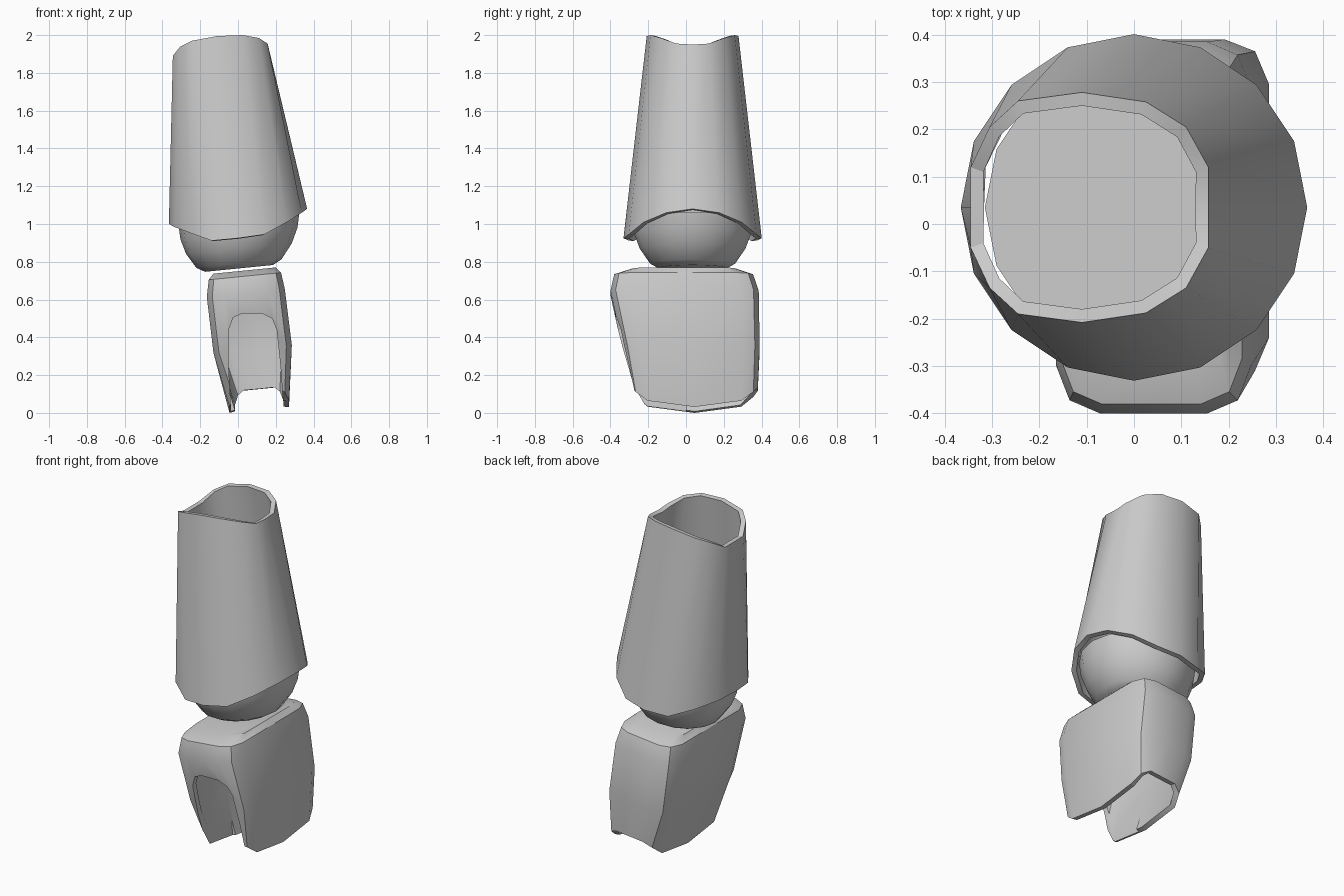
import bpy, bmesh
from math import cos, sin, tau, radians

cube = bpy.data.objects.get("Cube")
if cube:
    bpy.data.objects.remove(cube, do_unlink=True)

grey = bpy.data.materials.new("plain grey")
grey.use_nodes = True
colour = (0.6, 0.6, 0.6, 1)
grey.diffuse_color = colour
grey.node_tree.nodes["Principled BSDF"].inputs["Base Color"].default_value = colour

MID_Y = 0.035   # centre line of the sleeve and the ball
TILT = 0.1      # sideways lean of the wrist joint


def loft(name, rings, cap_bottom=False, cap_top=False):
    """Skin counter-clockwise rings listed from bottom to top."""
    bm = bmesh.new()
    loops = [[bm.verts.new(p) for p in ring] for ring in rings]
    count = len(loops[0])
    for low, high in zip(loops, loops[1:]):
        for i in range(count):
            j = (i + 1) % count
            bm.faces.new((low[i], low[j], high[j], high[i]))
    if cap_bottom:
        bm.faces.new(loops[0][::-1])
    if cap_top:
        bm.faces.new(loops[-1])
    mesh = bpy.data.meshes.new(name)
    bm.to_mesh(mesh)
    bm.free()
    mesh.materials.append(grey)
    obj = bpy.data.objects.new(name, mesh)
    bpy.context.collection.objects.link(obj)
    return obj


def select(obj):
    bpy.ops.object.select_all(action='DESELECT')
    obj.select_set(True)
    bpy.context.view_layer.objects.active = obj


def apply(obj, kind, **settings):
    mod = obj.modifiers.new(kind.title(), kind)
    for key, value in settings.items():
        setattr(mod, key, value)
    select(obj)
    bpy.ops.object.modifier_apply(modifier=mod.name)


def smooth(obj, angle=30):
    select(obj)
    bpy.ops.object.shade_smooth_by_angle(angle=radians(angle))


def mirror_ring(half):
    """Complete a half ring, given from +x round to -x, across the centre line."""
    return half + [(x, 2 * MID_Y - y, z) for x, y, z in half[-2:0:-1]]


# Sleeve: tapered hollow tube with uneven rims
hem = [1.08, 1.06, 1.01, 0.945, 0.925, 0.912, 0.955, 0.985, 1.0]
bottom = [(0.366 * cos(k * tau / 16), MID_Y + 0.366 * sin(k * tau / 16), z)
          for k, z in enumerate(hem)]
top = [(0.157, MID_Y, 1.95), (0.157, 0.12, 1.955), (0.11, 0.205, 1.985),
       (0.025, 0.258, 2.0), (-0.11, 0.278, 1.995), (-0.245, 0.26, 1.97),
       (-0.305, 0.205, 1.94), (-0.345, 0.12, 1.89), (-0.345, MID_Y, 1.89)]
sleeve = loft("forearm_sleeve", [mirror_ring(bottom), mirror_ring(top)])
apply(sleeve, 'SOLIDIFY', thickness=0.028, offset=-1, use_even_offset=True)
smooth(sleeve)

# Wrist: half ball with a flat top and bottom
profile = [(0.18, 0.765), (0.225, 0.79), (0.28, 0.87), (0.31, 0.95), (0.32, 1.03)]
ball = loft("wrist_ball", [
    [(0.005 + r * cos(k * tau / 16), MID_Y + r * sin(k * tau / 16),
      z + TILT * r * cos(k * tau / 16)) for k in range(16)]
    for r, z in profile], cap_bottom=True, cap_top=True)
smooth(ball)

# Hand guard: rounded box shell, open below
quarter = [(1, 0), (1, 0.74), (0.86, 0.93), (0.55, 1)]
plan = []
for turn in range(4):
    corner = quarter if turn % 2 == 0 else \
        [(0, 1)] + [(u, v) for u, v in quarter[:0:-1]]
    su = 1 if turn in (0, 3) else -1
    sv = 1 if turn < 2 else -1
    plan += [(su * u, sv * v) for u, v in corner]


def hand_ring(x0, x1, y0, y1, height):
    ring = []
    for u, v in plan:
        x = (x0 + x1) / 2 + u * (x1 - x0) / 2
        y = (y0 + y1) / 2 + v * (y1 - y0) / 2
        ring.append((x, y, height(x, v)))
    return ring


def level(z):
    return lambda x, v: z + TILT * x


hand = loft("hand_guard", [
    hand_ring(-0.045, 0.27, -0.29, 0.38,
              lambda x, v: 0.11 * v ** 4 + TILT * (x + 0.045)),
    hand_ring(-0.13, 0.285, -0.335, 0.39, level(0.33)),
    hand_ring(-0.165, 0.248, -0.4, 0.385, level(0.63)),
    hand_ring(-0.155, 0.228, -0.38, 0.355, level(0.72)),
    hand_ring(-0.13, 0.2, -0.29, 0.27, level(0.75))], cap_top=True)
apply(hand, 'SOLIDIFY', thickness=0.03, offset=-1, use_even_offset=True)

# Arched opening in the front of the hand guard
arch = [(-0.03, -0.1), (0.25, -0.1), (0.225, 0.25), (0.205, 0.44), (0.18, 0.5),
        (0.13, 0.525), (0.02, 0.525), (-0.025, 0.505), (-0.05, 0.44), (-0.05, 0.25)]
cutter = loft("arch_cutter", [[(x, y, z) for x, z in arch] for y in (0, -0.6)],
              cap_bottom=True, cap_top=True)
bm = bmesh.new()
bm.from_mesh(cutter.data)
bmesh.ops.recalc_face_normals(bm, faces=bm.faces)
bm.to_mesh(cutter.data)
bm.free()
cutter.hide_render = True
apply(hand, 'BOOLEAN', operation='DIFFERENCE', object=cutter, solver='EXACT')
bpy.data.objects.remove(cutter, do_unlink=True)
smooth(hand)
